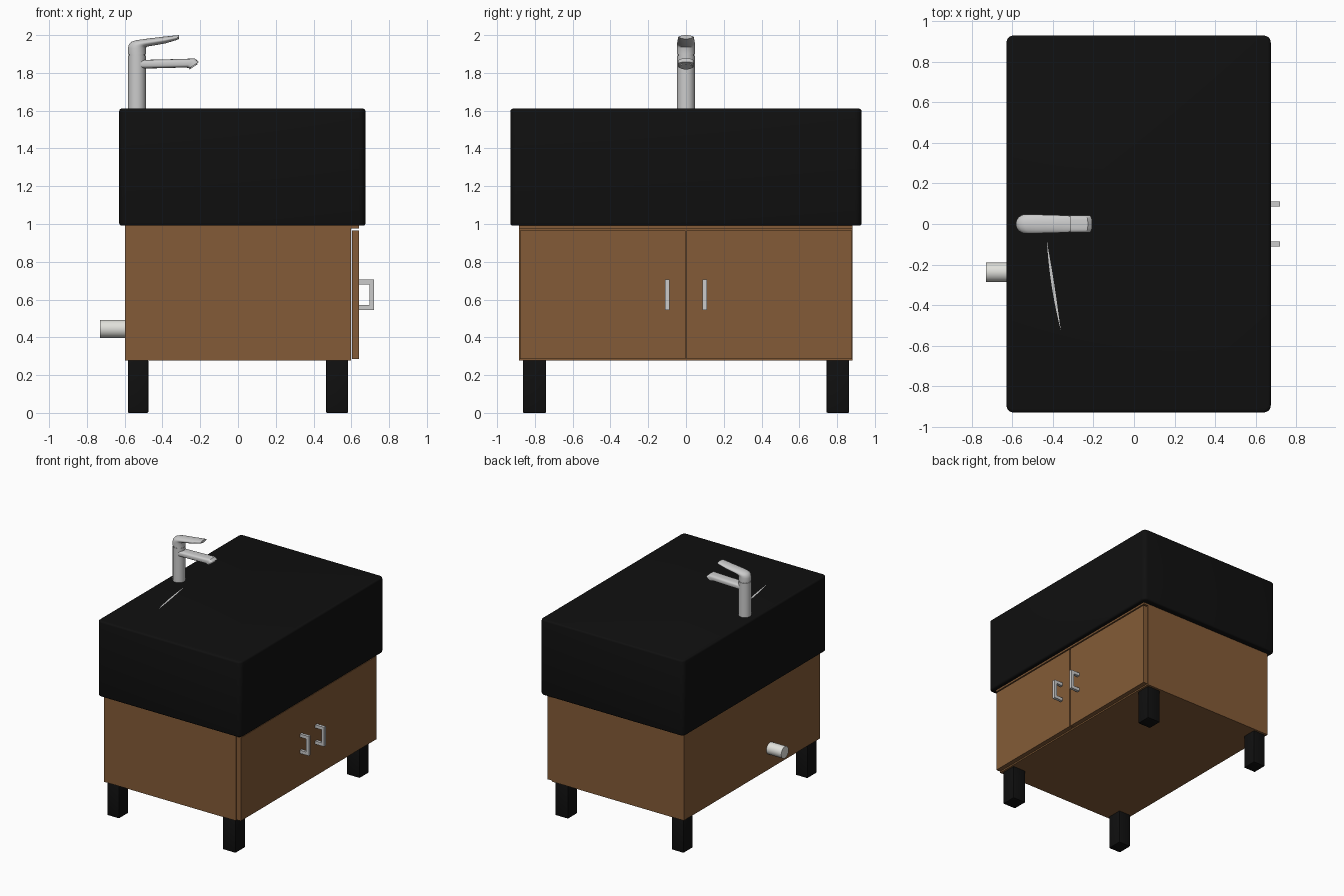
import bpy, bmesh, math
from mathutils import Matrix

if "Cube" in bpy.data.objects:
    bpy.data.objects.remove(bpy.data.objects["Cube"])


def material(name, r, g, b):
    m = bpy.data.materials.new(name)
    m.diffuse_color = (r, g, b, 1)
    m.use_nodes = True
    m.node_tree.nodes["Principled BSDF"].inputs["Base Color"].default_value = m.diffuse_color
    return m


black = material("black", 0.005, 0.005, 0.005)
wood = material("wood", 0.23, 0.105, 0.038)
white = material("off_white", 0.75, 0.75, 0.71)


def finish(name, bm, mat=None, smooth=False):
    bmesh.ops.recalc_face_normals(bm, faces=bm.faces)
    me = bpy.data.meshes.new(name)
    bm.to_mesh(me)
    bm.free()
    ob = bpy.data.objects.new(name, me)
    bpy.context.collection.objects.link(ob)
    if mat:
        me.materials.append(mat)
    if smooth:
        bpy.ops.object.select_all(action='DESELECT')
        ob.select_set(True)
        bpy.context.view_layer.objects.active = ob
        bpy.ops.object.shade_smooth_by_angle(angle=math.radians(35))
    return ob


def box_bm(x, y, z):
    bm = bmesh.new()
    bmesh.ops.create_cube(bm, size=1)
    for v in bm.verts:
        for i, (lo, hi) in enumerate((x, y, z)):
            v.co[i] = hi if v.co[i] > 0 else lo
    return bm


def box(name, x, y, z, mat=None, bevel=0):
    bm = box_bm(x, y, z)
    if bevel:
        bmesh.ops.bevel(bm, geom=bm.edges[:], offset=bevel, segments=2, profile=0.5, affect='EDGES')
    return finish(name, bm, mat, bevel > 0)


def cylinder(name, centre, r, length, axis='Z', mat=None):
    bm = bmesh.new()
    rot = Matrix.Rotation(math.pi / 2, 4, 'Y') if axis == 'X' else Matrix()
    bmesh.ops.create_cone(bm, cap_ends=True, segments=32, radius1=r, radius2=r, depth=length,
                          matrix=Matrix.Translation(centre) @ rot)
    return finish(name, bm, mat, True)


def loft(name, sections, power=1.0, n=32):
    """Each section: outer (x, z), inner (x, z), half width in y."""
    bm = bmesh.new()
    rings = []
    for x1, z1, x2, z2, w in sections:
        ring = []
        for i in range(n):
            a = 2 * math.pi * i / n
            c, s = (math.copysign(abs(t) ** power, t) for t in (math.cos(a), math.sin(a)))
            ring.append(bm.verts.new(((x1 + x2) / 2 + c * (x1 - x2) / 2, w * s,
                                      (z1 + z2) / 2 + c * (z1 - z2) / 2)))
        rings.append(ring)
    for a, b in zip(rings, rings[1:]):
        for i in range(n):
            j = (i + 1) % n
            bm.faces.new((a[i], a[j], b[j], b[i]))
    bm.faces.new(rings[0])
    bm.faces.new(rings[-1])
    return finish(name, bm, None, True)


# Basin block: rounded vertical corners, then softened rims
bm = box_bm((-0.629, 0.675), (-0.93, 0.93), (0.991, 1.611))
upright = [e for e in bm.edges if abs(e.verts[0].co.z - e.verts[1].co.z) > 0.1]
bmesh.ops.bevel(bm, geom=upright, offset=0.035, segments=5, profile=0.5, affect='EDGES')
rims = [e for e in bm.edges if abs(e.verts[0].co.z - e.verts[1].co.z) < 0.01]
bmesh.ops.bevel(bm, geom=rims, offset=0.014, segments=3, profile=0.5, affect='EDGES')
finish("basin", bm, black, True)

# Thin crescent in the basin top
bm = bmesh.new()
pts = []
for side in (0, 1):
    for k in range(13):
        t = k / 12 if side == 0 else 1 - k / 12
        if side and k in (0, 12):
            continue
        x = -0.43 + 0.025 * t + 0.045 * t * t + side * 0.014 * math.sin(math.pi * t)
        pts.append(bm.verts.new((x, -0.08 - 0.45 * t, 1.6125)))
bm.faces.new(pts)
finish("basin_crescent", bm)

# Cabinet carcass, front trim
box("cabinet_body", (-0.597, 0.598), (-0.883, 0.881), (0.277, 0.992), wood)
box("cabinet_top_rail", (0.598, 0.64), (-0.883, 0.881), (0.976, 0.992), wood)

# Doors and pull handles
for side, s in (("left", -1), ("right", 1)):
    box(side + "_door", (0.603, 0.64), sorted((s * 0.003, s * 0.878)), (0.284, 0.966), wood)
    y = (s * 0.099 - 0.012, s * 0.099 + 0.012)
    box(side + "_handle_bar", (0.695, 0.72), y, (0.546, 0.705))
    for part, z in (("lower", (0.546, 0.572)), ("upper", (0.679, 0.705))):
        box(f"{side}_handle_{part}_post", (0.638, 0.7), y, z)

# Legs
for xn, x in (("back", (-0.583, -0.475)), ("front", (0.466, 0.583))):
    for yn, y in (("left", (-0.864, -0.74)), ("right", (0.744, 0.864))):
        box(f"{xn}_{yn}_leg", x, y, (0, 0.28), black, 0.006)

# Drain pipe out of the back
cylinder("drain_pipe", (-0.66, -0.238, 0.445), 0.048, 0.142, 'X', white)

# Tap: column, neck ring, lever and spout
cylinder("tap_column", (-0.535, 0, 1.748), 0.047, 0.286)
cylinder("tap_neck", (-0.535, 0, 1.892), 0.043, 0.02)
loft("tap_lever", [
    (-0.583, 1.898, -0.487, 1.898, 0.048),
    (-0.583, 1.93, -0.487, 1.932, 0.048),
    (-0.578, 1.95, -0.485, 1.937, 0.048),
    (-0.565, 1.964, -0.478, 1.940, 0.048),
    (-0.54, 1.973, -0.465, 1.942, 0.047),
    (-0.49, 1.980, -0.44, 1.946, 0.046),
    (-0.40, 1.991, -0.385, 1.956, 0.044),
    (-0.325, 1.999, -0.325, 1.974, 0.042),
    (-0.312, 2.0, -0.312, 1.980, 0.036),
])
loft("tap_spout", [
    (-0.53, 1.868, -0.53, 1.823, 0.043),
    (-0.40, 1.871, -0.40, 1.825, 0.043),
    (-0.228, 1.876, -0.275, 1.829, 0.043),
    (-0.207, 1.857, -0.258, 1.824, 0.043),
], 0.6)
loft("tap_aerator", [
    (-0.22, 1.856, -0.258, 1.830, 0.034),
    (-0.213, 1.846, -0.256, 1.818, 0.034),
])
